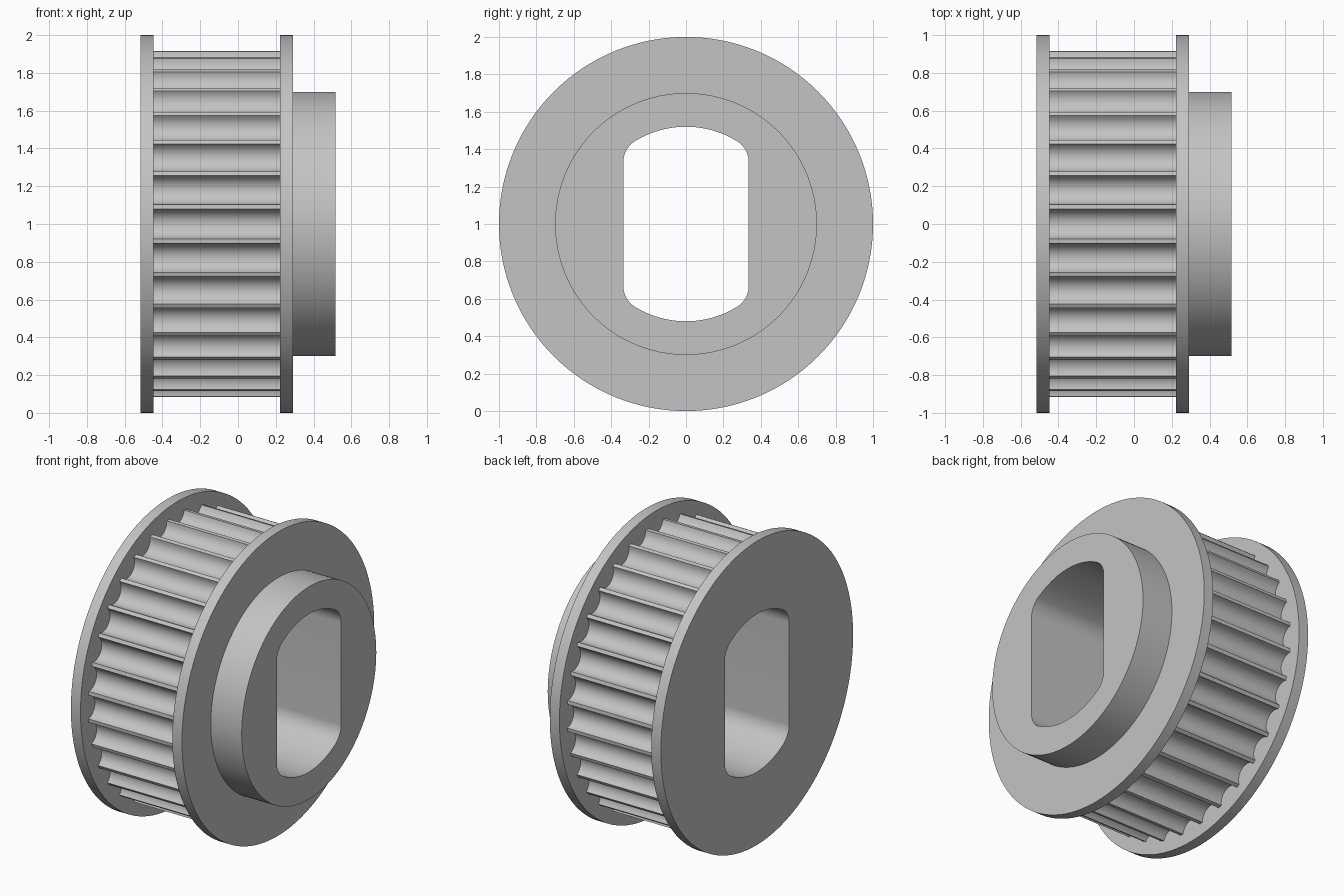
import bpy
import bmesh
from math import sin, cos, pi, atan, atan2, sqrt, hypot, radians

if "Cube" in bpy.data.objects:
    bpy.data.objects.remove(bpy.data.objects["Cube"], do_unlink=True)

grey = bpy.data.materials.new("machined grey")
grey.use_nodes = True
grey.diffuse_color = (0.55, 0.55, 0.55, 1)
grey.node_tree.nodes["Principled BSDF"].inputs["Base Color"].default_value = (0.55, 0.55, 0.55, 1)


def arc(cy, cz, r, start, end, n):
    """Points of an arc in the y-z plane."""
    angles = [start + (end - start) * i / n for i in range(n + 1)]
    return [(cy + r * cos(a), cz + r * sin(a)) for a in angles]


def circle(r, n=128):
    return arc(0, 0, r, 0, 2 * pi, n)[:-1]


def tooth_profile(teeth=32, r=0.92, depth=0.07, half_land=radians(0.75)):
    """Narrow lands separated by round grooves."""
    half = pi / teeth - half_land
    chord = r * sin(half)
    sag = depth - r * (1 - cos(half))
    groove_r = (chord ** 2 + sag ** 2) / (2 * sag)
    sweep = 2 * atan(sag / chord)
    groove = arc(r - depth + groove_r, 0, groove_r, pi + sweep, pi - sweep, 12)
    points = []
    for k in range(teeth):
        c, s = cos(2 * pi * k / teeth), sin(2 * pi * k / teeth)
        points += [(y * c - z * s, y * s + z * c) for y, z in groove]
    return points


def bore_profile(half_width=0.335, r=0.52, fillet=0.13):
    """Round hole with two flats and filleted corners."""
    fy = half_width - fillet
    fz = sqrt((r - fillet) ** 2 - fy ** 2)
    a = atan2(fz, fy)
    half = arc(fy, fz, fillet, 0, a, 10)
    half += arc(0, 0, r, a, pi - a, 24)[1:-1]
    half += arc(-fy, fz, fillet, pi - a, pi, 10)
    return half + [(-y, -z) for y, z in half]


def build(name, walls=(), rings=()):
    """Walls are (profile, x0, x1, inward); rings are (outer, inner, x, facing)."""
    bm = bmesh.new()
    for profile, x0, x1, inward in walls:
        a = [bm.verts.new((x0, y, z + 1)) for y, z in profile]
        b = [bm.verts.new((x1, y, z + 1)) for y, z in profile]
        for i in range(len(a)):
            j = (i + 1) % len(a)
            quad = (a[i], a[j], b[j], b[i])
            bm.faces.new(quad[::-1] if inward else quad)
    for outer, inner, x, facing in rings:
        edges = []
        for profile in (outer, inner):
            v = [bm.verts.new((x, y, z + 1)) for y, z in profile]
            edges += [bm.edges.new((v[i - 1], v[i])) for i in range(len(v))]
        made = bmesh.ops.triangle_fill(bm, edges=edges, use_beauty=True, use_dissolve=False)
        for f in made["geom"]:
            if isinstance(f, bmesh.types.BMFace):
                f.normal_update()
                if f.normal.x * facing < 0:
                    f.normal_flip()
    bmesh.ops.remove_doubles(bm, verts=bm.verts, dist=0.00001)
    mesh = bpy.data.meshes.new(name)
    bm.to_mesh(mesh)
    bm.free()
    mesh.materials.append(grey)
    obj = bpy.data.objects.new(name, mesh)
    bpy.context.collection.objects.link(obj)
    bpy.ops.object.select_all(action='DESELECT')
    obj.select_set(True)
    bpy.context.view_layer.objects.active = obj
    bpy.ops.object.shade_smooth_by_angle(angle=radians(30))


rim, hub, teeth, bore = circle(1.0), circle(0.7), tooth_profile(), bore_profile()
back, back_in, front_in, front, end = -0.517, -0.447, 0.222, 0.292, 0.517

# Plain flange
build("plain_flange", [(rim, back, back_in, False)],
      [(rim, bore, back, -1), (rim, teeth, back_in, 1)])
# Grooved belt surface
build("tooth_ring", [(teeth, back_in, front_in, False)])
# Flange beside the hub
build("hub_flange", [(rim, front_in, front, False)],
      [(rim, teeth, front_in, -1), (rim, hub, front, 1)])
# Raised hub
build("hub", [(hub, front, end, False)], [(hub, bore, end, 1)])
# Flat-sided bore through the whole pulley
build("shaft_bore", [(bore, back, end, True)])
